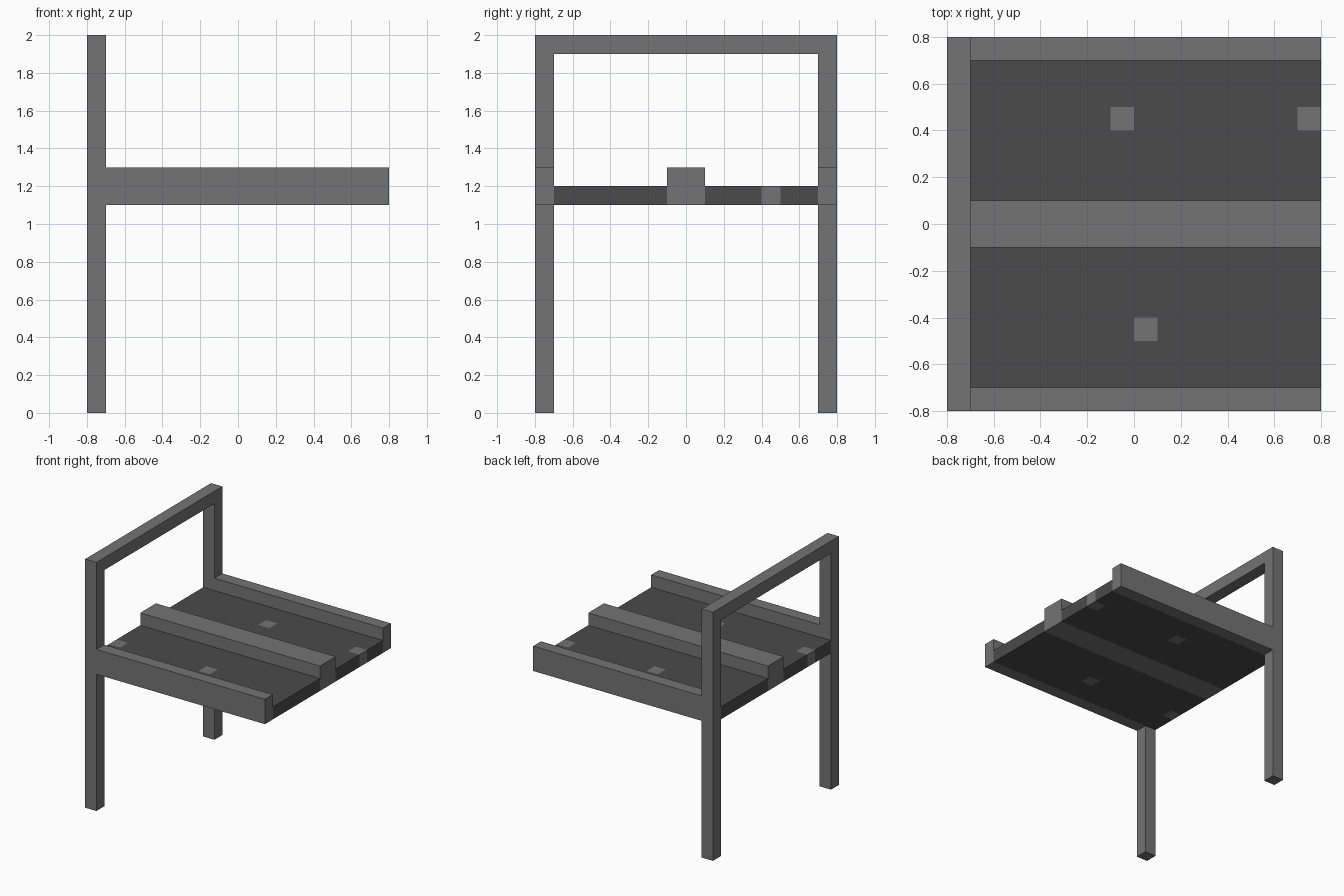
import bpy
import bmesh
from mathutils import Vector

cube = bpy.data.objects.get("Cube")
if cube:
    bpy.data.objects.remove(cube, do_unlink=True)


def make_material(name, grey):
    mat = bpy.data.materials.new(name)
    mat.use_nodes = True
    colour = (grey, grey, grey, 1)
    mat.diffuse_color = colour
    mat.node_tree.nodes["Principled BSDF"].inputs["Base Color"].default_value = colour
    return mat


FRAME = make_material("mid grey", 0.174)
PANEL = make_material("dark grey", 0.07)


def box(name, low, high, materials, cuts=()):
    """Box between two corners, with optional (axis, position) cuts."""
    low, high = Vector(low), Vector(high)
    bm = bmesh.new()
    bmesh.ops.create_cube(bm, size=1)
    for v in bm.verts:
        v.co = (low + high) / 2 + v.co * (high - low)
    for axis, position in cuts:
        point, normal = Vector(), Vector()
        point[axis], normal[axis] = position, 1
        bmesh.ops.bisect_plane(bm, geom=bm.verts[:] + bm.edges[:] + bm.faces[:],
                               plane_co=point, plane_no=normal)
    mesh = bpy.data.meshes.new(name)
    bm.to_mesh(mesh)
    bm.free()
    for mat in materials:
        mesh.materials.append(mat)
    obj = bpy.data.objects.new(name, mesh)
    bpy.context.collection.objects.link(obj)
    return obj


# Posts and side rails
for side, y in (("right", -0.8), ("left", 0.7)):
    box(side + "_post", (-0.8, y, 0), (-0.7, y + 0.1, 2), [FRAME])
    box(side + "_rail", (-0.7, y, 1.1), (0.8, y + 0.1, 1.3), [FRAME])

# Top bar and raised middle rail
box("top_bar", (-0.8, -0.7, 1.9), (-0.7, 0.7, 2), [FRAME])
box("middle_rail", (-0.8, -0.1, 1.1), (0.8, 0.1, 1.3), [FRAME])

# Seat panels, each with two flush square pegs in the frame colour
for side, y, pegs in (("right", -0.7, (-0.8, 0.0)), ("left", 0.1, (-0.1, 0.7))):
    row = -0.5 if y < 0 else 0.4
    cuts = [(1, row), (1, row + 0.1)]
    for x in pegs:
        cuts += [(0, c) for c in (x, x + 0.1) if abs(c) < 0.79]
    panel = box(side + "_seat_panel", (-0.8, y, 1.1), (0.8, y + 0.6, 1.2),
                [PANEL, FRAME], cuts)
    for face in panel.data.polygons:
        c = face.center
        in_row = row < c.y < row + 0.1
        if in_row and any(x - 0.01 < c.x < x + 0.11 for x in pegs):
            face.material_index = 1
